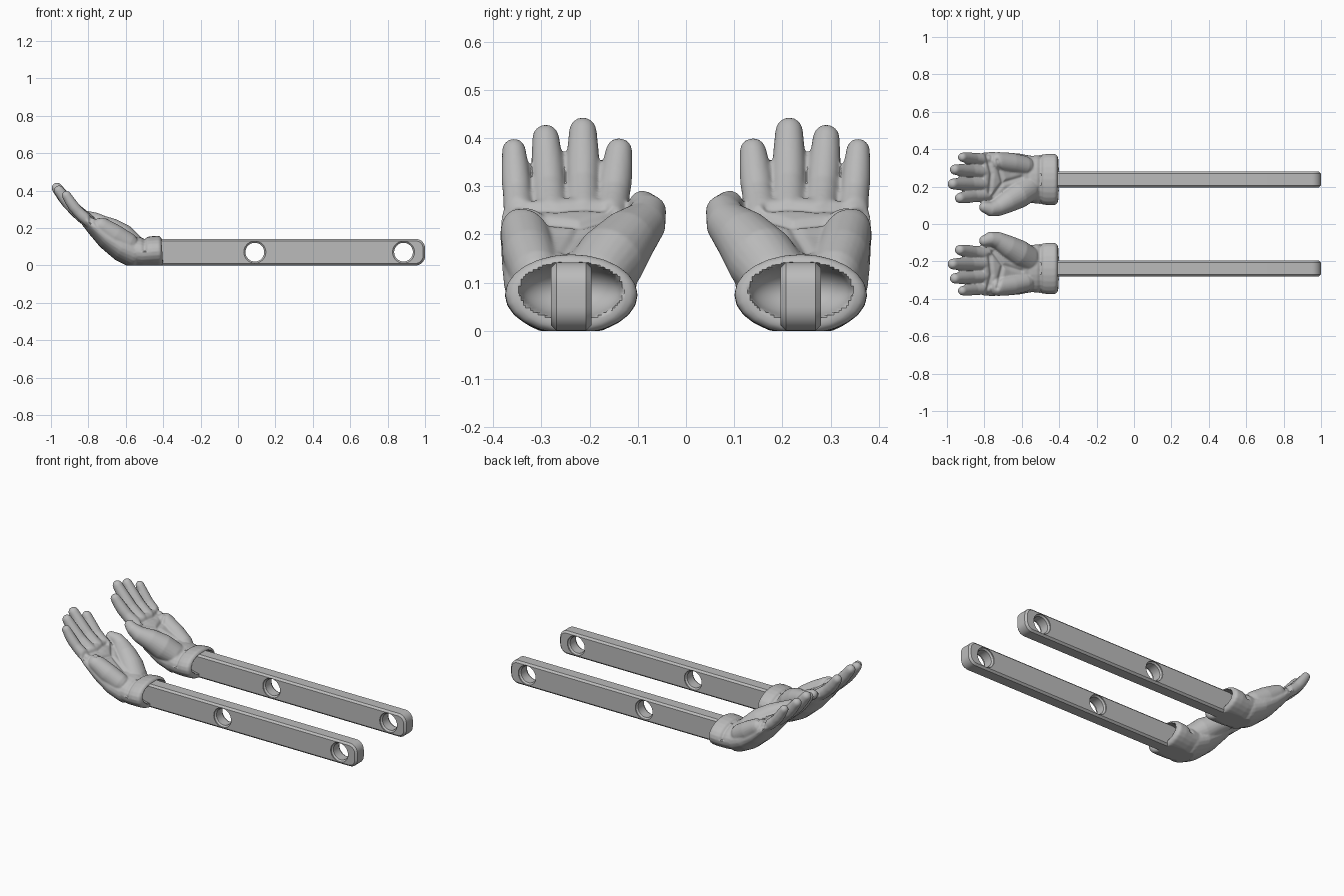
import bpy, bmesh, math
from mathutils import Vector, Matrix

cube = bpy.data.objects.get("Cube")
if cube:
    bpy.data.objects.remove(cube)

grey = bpy.data.materials.new("plain grey")
grey.use_nodes = True
grey.diffuse_color = (0.5, 0.5, 0.5, 1)
grey.node_tree.nodes["Principled BSDF"].inputs["Base Color"].default_value = grey.diffuse_color

MID = 0.238  # distance of each arm from the centre line


def make(name, bm):
    bmesh.ops.recalc_face_normals(bm, faces=bm.faces)
    mesh = bpy.data.meshes.new(name)
    bm.to_mesh(mesh)
    bm.free()
    mesh.materials.append(grey)
    obj = bpy.data.objects.new(name, mesh)
    bpy.context.collection.objects.link(obj)
    return obj


def bake(obj):
    graph = bpy.context.evaluated_depsgraph_get()
    mesh = bpy.data.meshes.new_from_object(obj.evaluated_get(graph))
    obj.modifiers.clear()
    obj.data = mesh


def cut(obj, bm):
    cutter = make("cutter", bm)
    cutter.hide_render = True
    mod = obj.modifiers.new("cut", "BOOLEAN")
    mod.operation, mod.solver, mod.object = "DIFFERENCE", "EXACT", cutter
    bake(obj)
    bpy.data.objects.remove(cutter)


def finish(obj, name, angle):
    """Shade the part and make its mirrored twin on the front side."""
    twin = obj.copy()
    twin.data = obj.data.copy()
    twin.name = "front_" + name
    bpy.context.collection.objects.link(twin)
    twin.data.transform(Matrix.Scale(-1, 4, (0, 1, 0)))
    twin.data.flip_normals()
    bpy.ops.object.select_all(action="DESELECT")
    for o in (obj, twin):
        o.select_set(True)
    bpy.context.view_layer.objects.active = obj
    bpy.ops.object.shade_smooth_by_angle(angle=math.radians(angle))


def bridge(bm, rings):
    for a, b in zip(rings, rings[1:]):
        for j in range(len(a)):
            bm.faces.new((a[j], a[j - 1], b[j - 1], b[j]))
    bm.faces.new(rings[0])
    bm.faces.new(rings[-1][::-1])


def tube(bm, sections, cap=1.0, n=24):
    """Loft of ellipses (x, y, z, half width, half thickness) with domed ends."""
    pts = [Vector(s[:3]) for s in sections]
    rings = []
    last = len(pts) - 1
    for i, s in enumerate(sections):
        t = (pts[min(i + 1, last)] - pts[max(i - 1, 0)]).normalized()
        side = (Vector((0, 1, 0)) - t * t.y).normalized()
        up = t.cross(side)
        steps = [0]
        if i == 0:
            steps = [-75, -50, -25, 0]
        elif i == last:
            steps = [0, 25, 50, 75]
        for a in map(math.radians, steps):
            c = pts[i] + t * math.sin(a) * cap * min(s[3], s[4])
            k = 1 - cap * (1 - math.cos(a))
            rings.append([bm.verts.new(c + k * (side * s[3] * math.cos(u) + up * s[4] * math.sin(u)))
                          for u in (2 * math.pi * j / n for j in range(n))])
    bridge(bm, rings)


# Hand: overlapping lofts fused into one smooth skin
bm = bmesh.new()
# cuff
tube(bm, [(-0.425, MID, 0.076, 0.137, 0.083), (-0.46, MID, 0.074, 0.138, 0.082),
          (-0.51, MID, 0.07, 0.13, 0.08), (-0.56, MID, 0.075, 0.125, 0.08)], 0.25)
# palm
tube(bm, [(-0.55, 0.24, 0.065, 0.125, 0.08), (-0.62, 0.24, 0.095, 0.138, 0.075),
          (-0.70, 0.24, 0.148, 0.143, 0.062), (-0.77, 0.243, 0.208, 0.143, 0.046),
          (-0.81, 0.245, 0.245, 0.138, 0.036)], 0.5)
# heel pad and thumb
tube(bm, [(-0.59, 0.31, 0.115, 0.055, 0.06), (-0.66, 0.325, 0.16, 0.056, 0.06),
          (-0.73, 0.335, 0.21, 0.05, 0.048)])
tube(bm, [(-0.56, 0.19, 0.11, 0.07, 0.06), (-0.62, 0.155, 0.15, 0.073, 0.073),
          (-0.68, 0.118, 0.195, 0.06, 0.06), (-0.735, 0.086, 0.225, 0.046, 0.046),
          (-0.77, 0.079, 0.25, 0.038, 0.036), (-0.80, 0.09, 0.263, 0.029, 0.028)])
# fingers: base y, tip y, tip x, tip z, radius
for y0, y1, x, z, r in ((0.158, 0.139, -0.93, 0.372, 0.034), (0.213, 0.214, -0.968, 0.414, 0.035),
                        (0.278, 0.291, -0.957, 0.400, 0.034), (0.345, 0.357, -0.917, 0.374, 0.030)):
    base, tip = Vector((-0.79, y0, 0.232)), Vector((x, y1, z))
    path = []
    for f, k in ((0, 1.05), (0.28, 1.03), (0.45, 0.98), (0.62, 1.0), (0.8, 0.94), (1, 0.82)):
        p = base.lerp(tip, f) + Vector((-0.6, 0, -0.8)) * 0.012 * math.sin(math.pi * f)
        path.append((*p, r * k, r * k))
    tube(bm, path)
hand = make("back_hand", bm)
remesh = hand.modifiers.new("fuse", "REMESH")
remesh.mode, remesh.voxel_size = "VOXEL", 0.005
soft = hand.modifiers.new("soften", "SMOOTH")
soft.factor, soft.iterations = 0.5, 4
bake(hand)

# creases pressed into the palm and wrist: start, end (x, y)
creases = [(Vector(a), Vector(b)) for a, b in (
    ((-0.79, 0.39), (-0.76, 0.27)), ((-0.76, 0.27), (-0.77, 0.17)),
    ((-0.75, 0.15), (-0.70, 0.22)), ((-0.70, 0.22), (-0.60, 0.25)),
    ((-0.73, 0.34), (-0.70, 0.22)), ((-0.50, 0.05), (-0.50, 0.42)))]
bm = bmesh.new()
bm.from_mesh(hand.data)
for v in bm.verts:
    if v.normal.z > 0.1:
        p, near = v.co.xy, 1
        for a, b in creases:
            f = max(0, min(1, (p - a).dot(b - a) / (b - a).length_squared))
            near = min(near, (p - a.lerp(b, f)).length)
        v.co -= v.normal * 0.009 * math.exp(-(near / 0.011) ** 2)
    # hollow of the cuff
    rho = math.hypot((v.co.y - MID) / 0.106, (v.co.z - 0.083) / 0.058)
    if v.co.x > -0.43 and rho < 1:
        v.co.x -= 0.09 * math.sqrt(1 - rho * rho)
    # flat underside
    v.co.z = max(0, v.co.z)
bm.to_mesh(hand.data)
bm.free()
finish(hand, "hand", 45)

# Arm bar: rounded rectangle profile, chamfered, with two countersunk holes
HALF, TOP, R = 0.042, 0.142, 0.05
bm = bmesh.new()
outline = [(-0.52, TOP), (-0.52, 0)]
for cz, start in ((R, -90), (TOP - R, 0)):
    for i in range(9):
        a = math.radians(start + i * 90 / 8)
        outline.append((1 - R + R * math.cos(a), cz + R * math.sin(a)))
face = bm.faces.new([bm.verts.new((x, MID - HALF, z)) for x, z in outline])
ext = bmesh.ops.extrude_face_region(bm, geom=[face], use_keep_orig=True)
bmesh.ops.translate(bm, verts=[g for g in ext["geom"] if isinstance(g, bmesh.types.BMVert)],
                    vec=(0, 2 * HALF, 0))
bar = make("back_arm", bm)
bevel = bar.modifiers.new("chamfer", "BEVEL")
bevel.width, bevel.segments, bevel.limit_method = 0.011, 1, "ANGLE"
bevel.angle_limit = math.radians(40)
bake(bar)

for x in (0.09, 0.885):
    bm = bmesh.new()
    rings = []
    for y, r in ((-0.06, 0.059), (-0.036, 0.059), (-0.028, 0.05),
                 (0.028, 0.05), (0.036, 0.059), (0.06, 0.059)):
        rings.append([bm.verts.new((x + r * math.cos(a), MID + y, 0.071 + r * math.sin(a)))
                      for a in (2 * math.pi * j / 40 for j in range(40))])
    bridge(bm, rings)
    cut(bar, bm)
finish(bar, "arm", 30)
